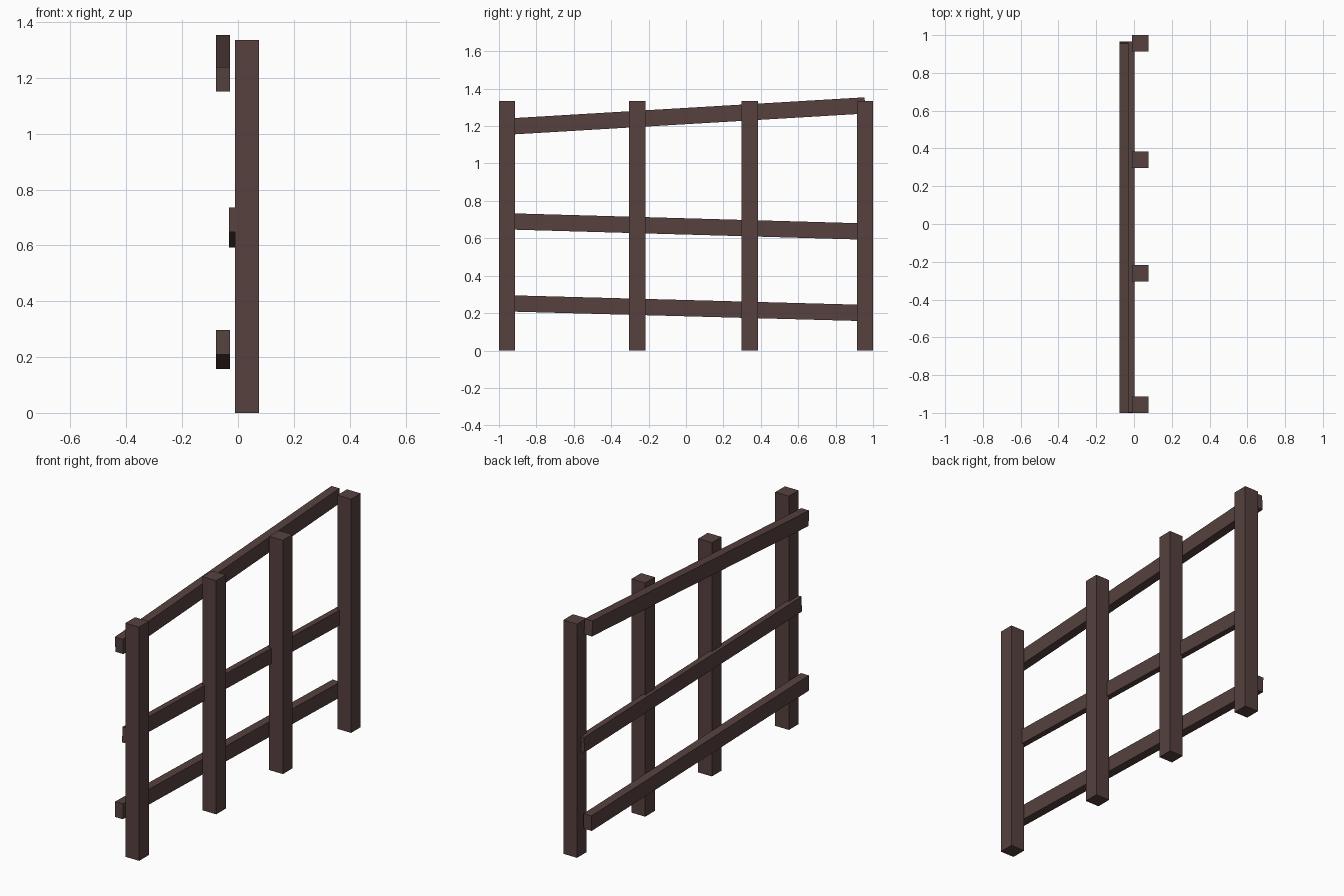
import bpy
import math

if "Cube" in bpy.data.objects:
    bpy.data.objects.remove(bpy.data.objects["Cube"])

# Single dark wood colour
wood = bpy.data.materials.new("dark brown wood")
wood.diffuse_color = (0.092, 0.053, 0.049, 1.0)
wood.use_nodes = True
wood.node_tree.nodes["Principled BSDF"].inputs["Base Color"].default_value = wood.diffuse_color


def box(name, center, size, tilt=0.0):
    bpy.ops.mesh.primitive_cube_add(size=1, location=center)
    ob = bpy.context.object
    ob.name = name
    ob.scale = size
    ob.rotation_euler = (tilt, 0, 0)
    ob.data.materials.append(wood)
    return ob


# Four upright posts
POST_W, POST_H = 0.087, 1.335
for i, y in enumerate((-0.9565, -0.261, 0.341, 0.9565)):
    box(f"post_{i + 1}", (0.032, y, POST_H / 2), (POST_W, POST_W, POST_H))


# Tilted rails: x range, y range, centre height, rise over the full length
def rail(name, x0, x1, y0, y1, zc, rise, height=0.087):
    run = y1 - y0
    tilt = math.atan2(rise, run)
    length = run / math.cos(tilt) - height * abs(math.sin(tilt))
    box(name, ((x0 + x1) / 2, (y0 + y1) / 2, zc), (x1 - x0, length, height), tilt)


rail("top_rail", -0.078, -0.028, -1.0, 0.96, 1.2525, 0.116)
rail("middle_rail", -0.032, 0.002, -1.0, 0.965, 0.664, -0.056)
rail("bottom_rail", -0.078, -0.028, -1.0, 0.965, 0.227, -0.053)
